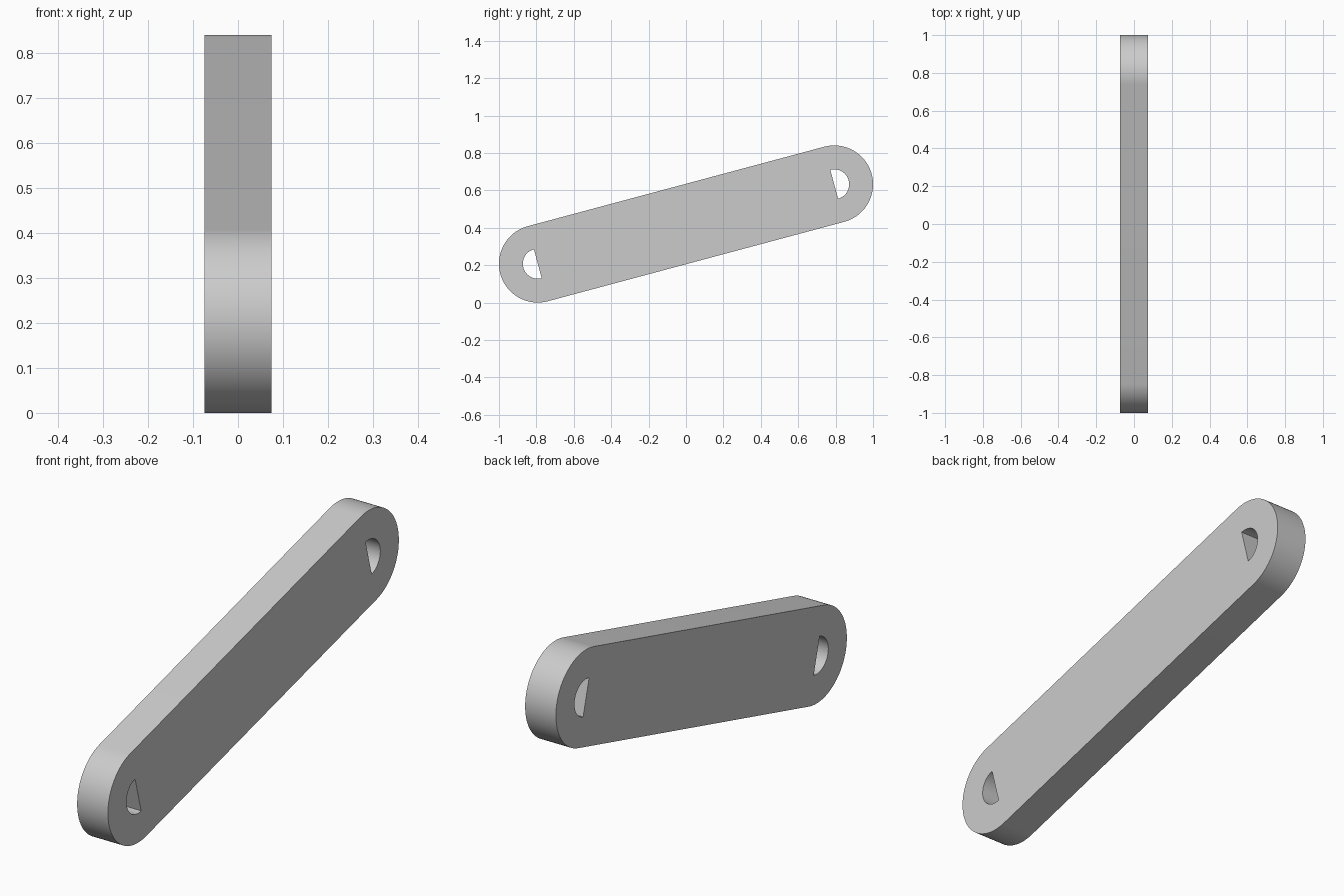
import bpy, bmesh
from math import pi, cos, sin, radians
from mathutils import Matrix

cube = bpy.data.objects.get("Cube")
if cube:
    bpy.data.objects.remove(cube, do_unlink=True)

HALF_SPAN, END_R, HOLE_R = 0.8203, 0.2077, 0.08
HALF_THICK, TILT, MID_Z = 0.074, radians(15), 0.42
STEPS = 48

grey = bpy.data.materials.new("plain grey")
grey.use_nodes = True
colour = (0.6, 0.6, 0.6, 1)
grey.diffuse_color = colour
grey.node_tree.nodes["Principled BSDF"].inputs["Base Color"].default_value = colour


def half_circle(side, radius):
    """Outward-facing half circle at one end of the bar (side is -1 or 1)."""
    angles = [-pi / 2 + pi * i / STEPS for i in range(STEPS + 1)]
    return [(-HALF_THICK, side * (HALF_SPAN + radius * cos(a)), side * radius * sin(a))
            for a in angles]


def add_loop(bm, points):
    verts = [bm.verts.new(p) for p in points]
    return [bm.edges.new((v, verts[i - 1])) for i, v in enumerate(verts)]


# Rounded bar outline with a D-shaped hole at each end
bm = bmesh.new()
edges = add_loop(bm, half_circle(1, END_R) + half_circle(-1, END_R))
for side in (-1, 1):
    edges += add_loop(bm, half_circle(side, HOLE_R))
bmesh.ops.triangle_fill(bm, edges=edges, use_beauty=True)

# Thickness
result = bmesh.ops.extrude_face_region(bm, geom=bm.faces[:], use_keep_orig=True)
moved = [g for g in result["geom"] if isinstance(g, bmesh.types.BMVert)]
bmesh.ops.translate(bm, verts=moved, vec=(2 * HALF_THICK, 0, 0))
bmesh.ops.recalc_face_normals(bm, faces=bm.faces[:])

# Tilt the bar so its back end is raised
bm.transform(Matrix.Translation((0, 0, MID_Z)) @ Matrix.Rotation(TILT, 4, 'X'))

mesh = bpy.data.meshes.new("link_bar")
bm.to_mesh(mesh)
bm.free()
mesh.materials.append(grey)
bar = bpy.data.objects.new("link_bar", mesh)
bpy.context.collection.objects.link(bar)
bpy.context.view_layer.objects.active = bar
bar.select_set(True)
bpy.ops.object.shade_smooth_by_angle(angle=radians(30))
